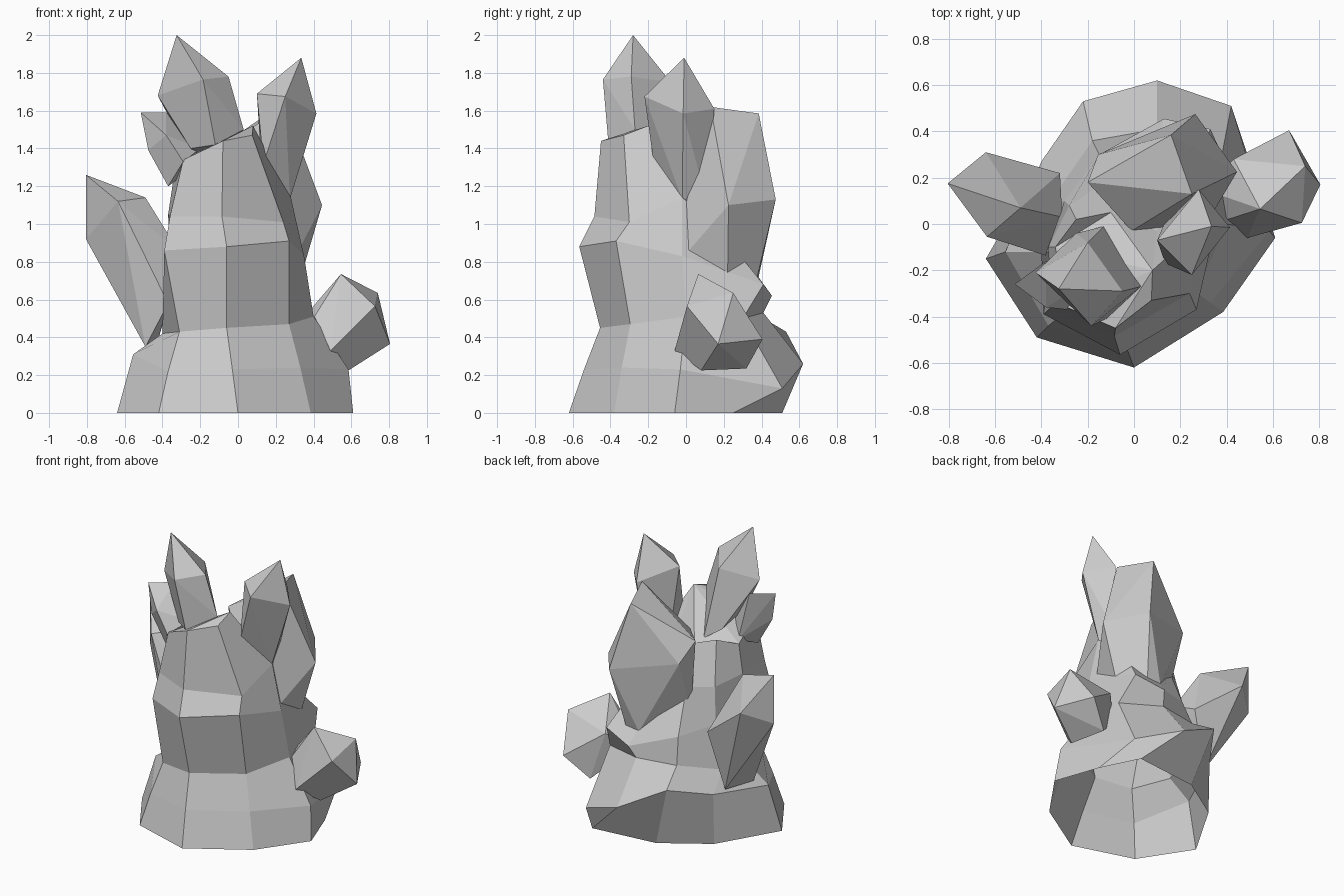
import bpy, bmesh


def finish(name, bm):
    bmesh.ops.recalc_face_normals(bm, faces=bm.faces[:])
    mesh = bpy.data.meshes.new(name)
    bm.to_mesh(mesh)
    bm.free()
    obj = bpy.data.objects.new(name, mesh)
    bpy.context.collection.objects.link(obj)
    return obj


def loft(name, rings, cap_top=False):
    """Skin a stack of equal-sized rings, open below, optionally capped on top."""
    bm = bmesh.new()
    loops = [[bm.verts.new(p) for p in ring] for ring in rings]
    n = len(loops[0])
    for low, high in zip(loops, loops[1:]):
        for i in range(n):
            j = (i + 1) % n
            bm.faces.new((low[i], low[j], high[j], high[i]))
    if cap_top:
        bmesh.ops.triangulate(bm, faces=[bm.faces.new(loops[-1])])
    return finish(name, bm)


def crystal(name, crown, root):
    """Faceted shard: convex hull of its crown corners and root corners."""
    bm = bmesh.new()
    for p in crown + root:
        bm.verts.new(p)
    res = bmesh.ops.convex_hull(bm, input=bm.verts[:])
    junk = {v for v in res["geom_interior"] + res["geom_unused"]
            if isinstance(v, bmesh.types.BMVert)}
    bmesh.ops.delete(bm, geom=list(junk), context='VERTS')
    bmesh.ops.dissolve_limit(bm, angle_limit=0.09, verts=bm.verts[:], edges=bm.edges[:])
    return finish(name, bm)


# Rock foot: nine-sided flared base, rings start at the left and run via the front
foot = [(-.64, -.15, 0), (-.42, -.49, 0), (0, -.62, 0), (.385, -.38, 0), (.61, -.06, 0),
        (.50, .25, 0), (.37, .51, 0), (-.09, .46, 0), (-.40, .26, 0)]
bulge = [(-.555, -.12, .31), (-.37, -.44, .22), (-.03, -.54, .23), (.33, -.34, .24),
         (.585, -.03, .23), (.42, .51, .13), (.10, .62, .26), (-.22, .53, .43), (-.40, .27, .35)]
waist = [(-.40, -.12, .42), (-.31, -.39, .43), (-.06, -.455, .45), (.27, -.295, .47),
         (.40, 0, .51), (.38, .30, .50), (.10, .41, .53), (-.18, .36, .53), (-.36, .10, .45)]
loft("rock_base", [foot, bulge, waist])

# Rock column: widens to a ledge, then narrows to the slanted top
ledge = [(-.36, -.12, .80), (-.39, -.39, .86), (-.06, -.565, .88), (.27, -.37, .91),
         (.35, -.02, .83), (.33, .41, .68), (.13, .455, .62), (-.15, .30, .70), (-.30, .10, .75)]
neck = [(-.37, -.10, 1.05), (-.36, -.36, 1.04), (-.085, -.485, 1.04), (.24, -.30, 1.01),
        (.28, -.02, 1.14), (.20, .15, 1.0), (.05, .18, .95), (-.13, .18, 1.0), (-.28, .08, 1.0)]
top = [(-.34, -.10, 1.25), (-.29, -.36, 1.34), (-.08, -.45, 1.44), (.075, -.33, 1.47),
       (.08, -.20, 1.52), (.10, -.03, 1.25), (.05, .05, 1.2), (-.10, .05, 1.25), (-.25, .02, 1.30)]
loft("rock_column", [waist, ledge, neck, top], cap_top=True)

# Tall crystal on the top left
crystal("tall_crystal",
        [(-.325, -.28, 2.0), (-.425, -.21, 1.68), (-.185, -.44, 1.765),
         (-.05, -.29, 1.78), (-.20, -.08, 1.75)],
        [(-.25, -.30, 1.40), (-.12, -.41, 1.42), (.03, -.27, 1.5), (-.13, -.01, 1.27), (-.25, -.04, 1.35)])

# Crystal on the top right
crystal("right_top_crystal",
        [(.335, -.01, 1.88), (.25, -.22, 1.675), (.415, -.015, 1.585), (.28, .15, 1.61), (.10, -.07, 1.69)],
        [(.135, -.17, 1.32), (.275, -.02, 1.13), (.22, .11, 1.12), (.13, .0, 1.2)])

# Broad crystal at the back
crystal("back_crystal",
        [(.25, .13, 1.62), (.16, .385, 1.585), (-.155, .30, 1.21), (.265, .475, 1.13),
         (.445, .225, 1.10), (.27, .0, 1.11), (-.01, -.03, 1.30), (-.20, .18, 1.34)],
        [(.33, .22, .71), (.20, .37, .69), (.10, .38, .70), (-.15, .16, .82), (.0, .0, .82), (.30, -.02, .82)])

# Leaning crystal on the left
crystal("left_crystal",
        [(-.805, .175, 1.26), (-.635, -.055, 1.12), (-.49, .07, 1.14), (-.64, .31, 1.0), (-.805, .175, .92)],
        [(-.49, -.05, .35), (-.37, -.14, .58), (-.31, .03, .85), (-.32, .22, .75), (-.43, .18, .36)])

# Stubby crystal low on the right
crystal("right_low_crystal",
        [(.545, .065, .735), (.74, .25, .635), (.725, .005, .565), (.805, .17, .365), (.67, .405, .39)],
        [(.49, -.06, .33), (.585, .08, .225), (.52, .32, .235), (.405, .02, .51), (.43, .28, .56), (.30, .15, .45)])

# Small shard beside the tall crystal
crystal("small_shard",
        [(-.515, -.26, 1.59), (-.38, -.16, 1.59), (-.38, -.36, 1.47), (-.475, -.28, 1.39)],
        [(-.37, -.27, 1.2), (-.29, -.37, 1.33), (-.20, -.25, 1.4), (-.30, -.15, 1.25)])
